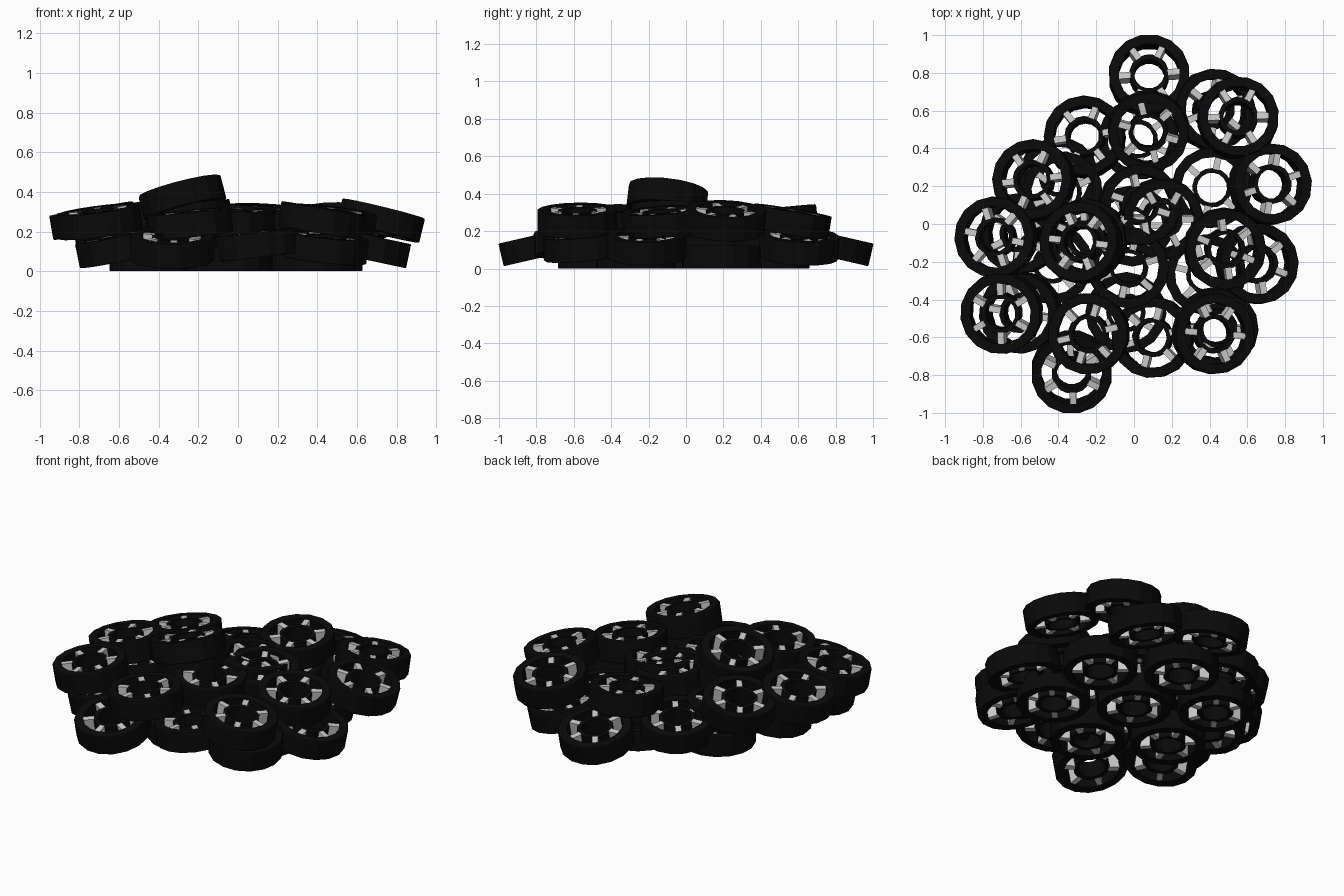
import bpy, bmesh, math
from mathutils import Vector, Matrix

if "Cube" in bpy.data.objects:
    bpy.data.objects.remove(bpy.data.objects["Cube"])

R, H, SIDES, SPOKES = 0.215, 0.124, 16, 6

black = bpy.data.materials.new("black_rubber")
black.diffuse_color = (0.003, 0.003, 0.003, 1)
black.use_nodes = True
black.node_tree.nodes["Principled BSDF"].inputs["Base Color"].default_value = black.diffuse_color


def lathe(bm, profile):
    # closed ring from an (r, z) cross-section
    rings = []
    for i in range(SIDES):
        a = 2 * math.pi * i / SIDES
        rings.append([bm.verts.new((r * math.cos(a), r * math.sin(a), z)) for r, z in profile])
    n = len(profile)
    for i in range(SIDES):
        p, q = rings[i], rings[(i + 1) % SIDES]
        for j in range(n):
            k = (j + 1) % n
            bm.faces.new((p[j], q[j], q[k], p[k]))


def finish(bm, name, mat=None):
    bmesh.ops.recalc_face_normals(bm, faces=bm.faces)
    me = bpy.data.meshes.new(name)
    bm.to_mesh(me)
    bm.free()
    if mat:
        me.materials.append(mat)
    return me


# tyre ring and hub ring
h = H / 2
bm = bmesh.new()
lathe(bm, [(0.163, -h), (R - 0.003, -h), (R, -h + 0.005), (R, h - 0.005), (R - 0.003, h), (0.163, h)])
lathe(bm, [(0.08, -h + 0.005), (0.105, -h + 0.005), (0.105, h - 0.005), (0.08, h - 0.005)])
tyre_mesh = finish(bm, "tyre", black)

# upright spokes between hub and tyre
bm = bmesh.new()
for i in range(SPOKES):
    m = (Matrix.Rotation(2 * math.pi * i / SPOKES, 4, 'Z')
         @ Matrix.Translation((0.134, 0, 0)) @ Matrix.Diagonal((0.07, 0.034, H - 0.008, 1)))
    bmesh.ops.create_cube(bm, size=1, matrix=m)
spoke_mesh = finish(bm, "spokes")

count = 0


def wheel(x, y, z, lean=0, tilt=0):
    # lean: compass direction the face leans to, tilt: how far (degrees)
    global count
    a, t = math.radians(lean), math.radians(tilt)
    n = Vector((math.sin(t) * math.cos(a), math.sin(t) * math.sin(a), math.cos(t)))
    rot = Vector((0, 0, 1)).rotation_difference(n).to_matrix().to_4x4()
    spin = Matrix.Rotation(count * 0.31, 4, 'Z')
    count += 1
    for name, me in (("wheel_tyre", tyre_mesh), ("wheel_spokes", spoke_mesh)):
        ob = bpy.data.objects.new(f"{name}_{count}", me)
        ob.matrix_world = Matrix.Translation((x, y, z)) @ rot @ spin
        bpy.context.collection.objects.link(ob)


# flat bottom layer, one wheel ringed by six
wheel(-0.01, -0.01, h)
for i in range(6):
    a = math.radians(26 + 60 * i)
    wheel(-0.01 + 0.47 * math.cos(a), -0.01 + 0.46 * math.sin(a), h)

# fallen wheels leaning around the outside
for w in [(0.08, 0.783, 0.12, 90, 13), (0.42, 0.605, 0.12, 15, 12), (0.65, -0.21, 0.12, 0, 12),
          (0.44, -0.55, 0.12, 320, 8), (0.10, -0.60, 0.135, 190, 7), (-0.33, -0.783, 0.12, 270, 13),
          (-0.60, -0.47, 0.12, 195, 12), (-0.26, 0.46, 0.15, 115, 9), (-0.60, -0.05, 0.14, 180, 10)]:
    wheel(*w)

# second layer and the top wheel
for w in [(0.075, 0.49, 0.26, 280, 6), (0.55, 0.56, 0.25, 75, 10), (0.72, 0.21, 0.255, 10, 14),
          (0.48, -0.13, 0.25, 330, 8), (0.42, -0.58, 0.255, 355, 10), (-0.24, -0.58, 0.24, 200, 6),
          (-0.70, -0.47, 0.25, 215, 9), (-0.73, -0.07, 0.255, 175, 10), (-0.53, 0.23, 0.26, 150, 12),
          (-0.38, 0.17, 0.18), (0.03, 0.10, 0.26, 20, 6), (0.15, 0.03, 0.25, 315, 7),
          (-0.03, -0.23, 0.25, 290, 4), (-0.25, -0.08, 0.28, 180, 6), (-0.28, -0.10, 0.37, 155, 16)]:
    wheel(*w)
